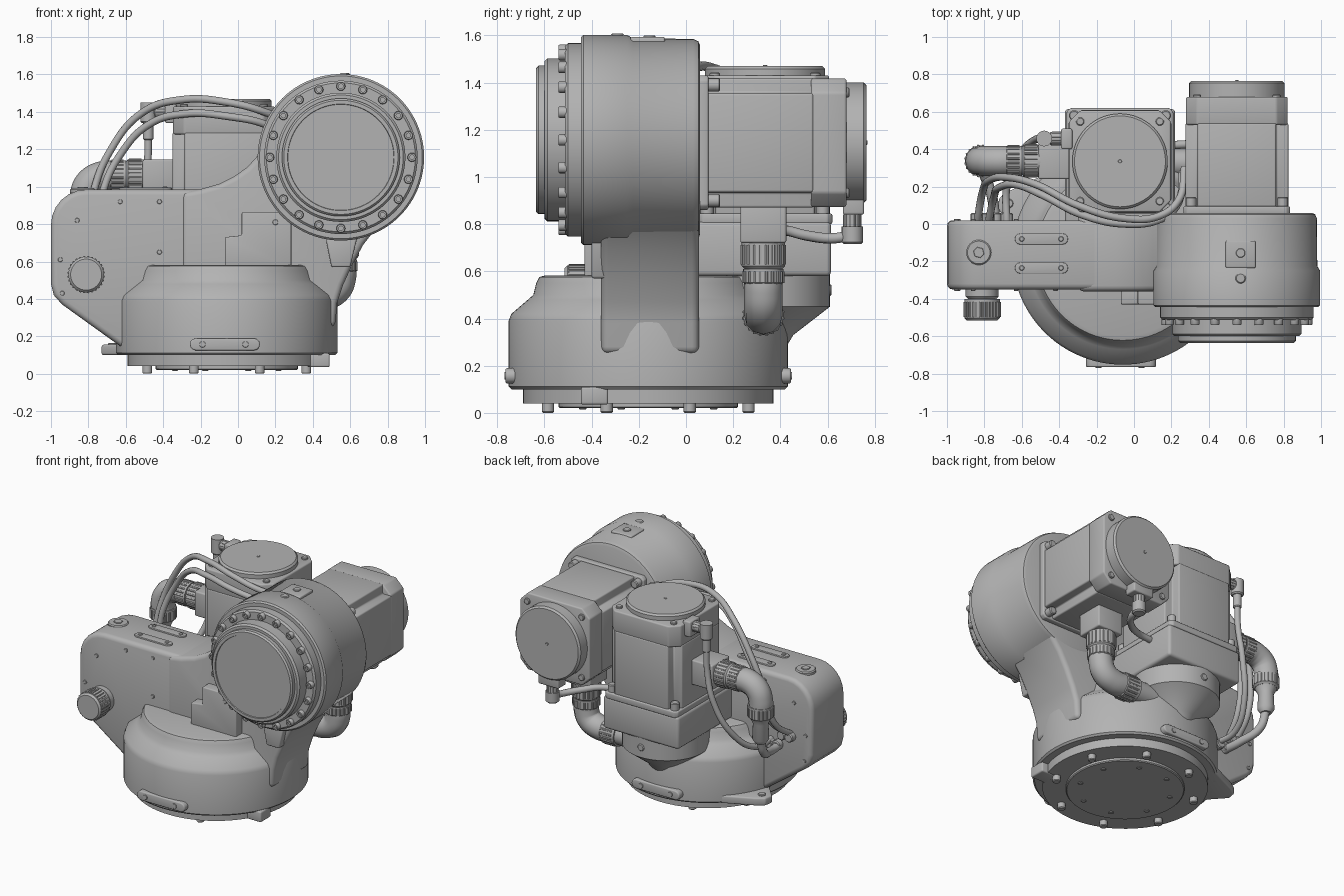
import bpy, bmesh, math
from mathutils import Vector, Matrix

cube = bpy.data.objects.get("Cube")
if cube:
    bpy.data.objects.remove(cube)

grey = bpy.data.materials.new("cast_grey")
grey.use_nodes = True
grey.diffuse_color = (0.45, 0.45, 0.45, 1)
grey.node_tree.nodes["Principled BSDF"].inputs["Base Color"].default_value = grey.diffuse_color

X, Y, Z = Vector((1, 0, 0)), Vector((0, 1, 0)), Vector((0, 0, 1))


def activate(ob):
    bpy.ops.object.select_all(action='DESELECT')
    ob.select_set(True)
    bpy.context.view_layer.objects.active = ob


def finish(name, bm, bevel=0.0, matrix=None):
    """Turn a bmesh into a shaded object, with optional rounded edges."""
    bmesh.ops.recalc_face_normals(bm, faces=bm.faces)
    if matrix:
        bm.transform(matrix)
    mesh = bpy.data.meshes.new(name)
    bm.to_mesh(mesh)
    bm.free()
    ob = bpy.data.objects.new(name, mesh)
    bpy.context.collection.objects.link(ob)
    mesh.materials.append(grey)
    activate(ob)
    if bevel:
        mod = ob.modifiers.new("round", 'BEVEL')
        mod.width, mod.segments, mod.limit_method = bevel, 3, 'ANGLE'
        mod.angle_limit = math.radians(40)
        bpy.ops.object.modifier_apply(modifier="round")
    bpy.ops.object.shade_smooth_by_angle(angle=math.radians(38))
    return ob


def prism(name, pts, axis, lo, hi, bevel=0.0, matrix=None):
    """Extrude a flat outline along an axis."""
    place = {'X': lambda a, b: (lo, a, b), 'Y': lambda a, b: (a, lo, b), 'Z': lambda a, b: (a, b, lo)}[axis]
    bm = bmesh.new()
    face = bm.faces.new([bm.verts.new(place(a, b)) for a, b in pts])
    new = bmesh.ops.extrude_face_region(bm, geom=[face])["geom"]
    step = {'X': X, 'Y': Y, 'Z': Z}[axis] * (hi - lo)
    bmesh.ops.translate(bm, verts=[v for v in new if isinstance(v, bmesh.types.BMVert)], vec=step)
    return finish(name, bm, bevel, matrix)


def box(name, x, y, z, bevel=0.01):
    return prism(name, [(x[0], y[0]), (x[1], y[0]), (x[1], y[1]), (x[0], y[1])], 'Z', z[0], z[1], bevel)


def lathe(name, prof, centre, axis=Z, n=64, matrix=None):
    """Revolve (radius, distance) pairs around an axis; the ends are capped."""
    u = axis.orthogonal().normalized()
    v = axis.cross(u)
    bm = bmesh.new()
    rings = []
    for r, t in prof:
        angles = [math.tau * i / n for i in range(n)]
        rings.append([bm.verts.new(Vector(centre) + axis * t + r * (u * math.cos(a) + v * math.sin(a))) for a in angles])
    for a, b in zip(rings, rings[1:]):
        for i in range(n):
            bm.faces.new((a[i], a[(i + 1) % n], b[(i + 1) % n], b[i]))
    bm.faces.new(rings[0])
    bm.faces.new(rings[-1])
    return finish(name, bm, 0, matrix)


def disc(name, r, t0, t1, centre, axis=Z, n=64, matrix=None):
    c = min(0.012, abs(t1 - t0) * 0.3, r * 0.2)
    return lathe(name, [(r, t0), (r, t1 - math.copysign(c, t1 - t0)), (r - c, t1)], centre, axis, n, matrix)


def tube(name, pts, r):
    """Smooth pipe through a few points."""
    cu = bpy.data.curves.new(name, 'CURVE')
    cu.dimensions, cu.bevel_depth, cu.bevel_resolution = '3D', r, 4
    cu.resolution_u, cu.use_fill_caps = 10, True
    sp = cu.splines.new('BEZIER')
    sp.bezier_points.add(len(pts) - 1)
    for bp, p in zip(sp.bezier_points, pts):
        bp.co = p
        bp.handle_left_type = bp.handle_right_type = 'AUTO'
    ob = bpy.data.objects.new(name, cu)
    bpy.context.collection.objects.link(ob)
    cu.materials.append(grey)
    activate(ob)
    bpy.ops.object.convert(target='MESH')
    bpy.ops.object.shade_smooth_by_angle(angle=math.radians(38))


def slot(cx, cy, length, width):
    """Outline of a plate with round ends."""
    h, r = (length - width) / 2, width / 2
    ends = [(h, -90), (-h, 90)]
    return [(cx + s + r * math.cos(math.radians(a + d)), cy + r * math.sin(math.radians(a + d)))
            for s, a in ends for d in range(0, 181, 30)]


def ribbed(name, r, t0, t1, centre, axis, ribs=20):
    """Coupling nut with grip ribs around it."""
    disc(name, r * 0.95, t0, t1, centre, axis, 40)
    u = axis.orthogonal().normalized()
    v = axis.cross(u)
    lo, hi = t0 + (t1 - t0) * 0.15, t0 + (t1 - t0) * 0.85
    for i in range(ribs):
        a = math.tau * i / ribs
        c = Vector(centre) + (u * math.cos(a) + v * math.sin(a)) * r * 0.93
        disc(name + "_rib", r * 0.08, lo, hi, c, axis, 6)


# round base
BASE = (-0.06, -0.16, 0)
lathe("base_body", [(0.53, 0.04), (0.53, 0.1), (0.58, 0.1), (0.592, 0.112), (0.592, 0.39), (0.58, 0.42), (0.51, 0.48),
                    (0.487, 0.5), (0.475, 0.55), (0.462, 0.575), (0.44, 0.582)], BASE, n=96)
disc("base_pad", 0.38, 0.04, 0.02, BASE)
for i in range(8):
    a = math.radians(22.5 + 45 * i)
    disc("base_bolt", 0.026, 0.05, 0, (BASE[0] + 0.46 * math.cos(a), BASE[1] + 0.46 * math.sin(a), 0), Z, 16)
    disc("pad_screw", 0.017, 0.03, 0.015, (BASE[0] + 0.3 * math.cos(a), BASE[1] + 0.3 * math.sin(a), 0), Z, 12)
box("stop_block", (0.37, 0.49), (-0.445, -0.33), (0.035, 0.11))
prism("base_ear", [(-0.73, 0.08), (-0.72, 0.14), (-0.66, 0.18), (-0.4, 0.3), (-0.3, 0.0), (-0.55, -0.12)], 'Z', 0.1, 0.155, 0.01)
disc("ear_screw", 0.025, 0.15, 0.165, (-0.67, 0.11, 0), Z, 16)
for name, y0, y1 in (("front_plate", -0.7, -0.765), ("back_plate", 0.38, 0.445)):
    prism(name, slot(-0.07, 0.157, 0.375, 0.065), 'Y', y0, y1, 0.008)
    for x in (-0.19, 0.04):
        disc("plate_screw", 0.017, 0, math.copysign(0.005, y1), (x, y1, 0.157), Y, 12)

# side housing and neck of the arm
corner = [(-0.81 + 0.19 * math.cos(math.radians(a)), 0.795 + 0.19 * math.sin(math.radians(a))) for a in range(180, 89, -15)]
prism("side_housing", [(-0.62, 0.14), (-0.94, 0.37), (-0.985, 0.42), (-1, 0.48)] + corner +
      [(-0.1, 0.985), (0.3, 0.9), (0.3, 0.2), (-0.5, 0.14)], 'Y', -0.35, 0.02, 0.03)
prism("arm_neck", [(-0.3, 0.3), (-0.3, 0.97), (-0.2, 0.987), (-0.1, 1.015), (-0.02, 1.055), (0.05, 1.105), (0.1, 1.16),
                   (0.15, 1.24), (0.5, 1.3), (0.85, 0.9), (0.74, 0.78), (0.67, 0.69), (0.61, 0.58), (0.56, 0.47),
                   (0.53, 0.38), (0.52, 0.25)], 'Y', -0.36, 0.055, 0.03)
prism("stepped_cover", [(-0.07, 0.56), (-0.07, 0.73), (0.02, 0.74), (0.02, 0.865), (0.285, 0.865), (0.285, 0.56)], 'Y', -0.43, -0.3, 0.008)
prism("neck_gusset", [(0.47, 0.72), (0.5, 0.57), (0.6, 0.57), (0.64, 0.74)], 'Y', -0.4, -0.3, 0.01)
for x, z in ((-0.86, 0.82), (-0.63, 0.92), (-0.42, 0.92), (-0.22, 0.91), (-0.42, 0.65), (-0.22, 0.65), (-0.95, 0.61), (-0.94, 0.43)):
    disc("housing_screw", 0.013, 0, -0.007, (x, -0.35, z), Y, 12)
    if x < -0.6:
        disc("housing_back_screw", 0.013, 0, 0.007, (x, 0.02, z), Y, 12)
disc("cover_screw", 0.015, 0, -0.006, (0.2, -0.43, 0.81), Y, 12)
for y in (-0.08, -0.235):
    prism("top_plate", slot(-0.495, y, 0.285, 0.06), 'Z', 0.97, 0.995, 0.004)
    for x in (-0.6, -0.39):
        disc("top_plate_screw", 0.014, 0.99, 1.0, (x, y, 0), Z, 12)
disc("top_plug", 0.067, 0.97, 0.992, (-0.83, -0.152, 0), Z, 32)
disc("top_plug_centre", 0.03, 0.99, 0.998, (-0.83, -0.152, 0), Z, 6)
disc("front_plug_collar", 0.088, 0, -0.06, (-0.812, -0.34, 0.53), Y, 40)
ribbed("front_plug", 0.1, -0.06, -0.175, (-0.812, -0.34, 0.53), Y, 28)

# shoulder drum and output flange
HUB = (0.55, 0, 1.157)
lathe("shoulder_drum", [(0.435, -0.445), (0.445, -0.435), (0.445, -0.25), (0.43, -0.225), (0.428, 0.03), (0.418, 0.052), (0.4, 0.06)], HUB, Y, 96)
disc("flange_ring", 0.41, -0.44, -0.512, HUB, Y, 80)
disc("flange_step", 0.345, -0.5, -0.6, HUB, Y, 80)
lathe("output_disc", [(0.315, -0.59), (0.315, -0.625), (0.305, -0.635), (0.285, -0.635), (0.283, -0.628)], HUB, Y, 80)
for i in range(20):
    a = math.tau * i / 20
    c = (HUB[0] + 0.38 * math.cos(a), 0, HUB[2] + 0.38 * math.sin(a))
    lathe("flange_bolt", [(0.024, -0.5), (0.024, -0.536), (0.021, -0.54), (0.012, -0.54), (0.012, -0.528)], c, Y, 16)
box("drum_pad", (0.49, 0.65), (-0.235, -0.09), (1.5, 1.593), 0.008)
disc("pad_bolt", 0.025, 1.59, 1.6, (0.57, -0.155, 0), Z, 16)
disc("drum_bolt", 0.028, 1.58, 1.607, (0.57, -0.29, 0), Z, 16)


# servo motors
def motor(name, matrix, length, end):
    def square(h, c):
        return [(h - c, -h), (h, c - h), (h, h - c), (h - c, h), (c - h, h), (-h, h - c), (-h, c - h), (c - h, -h)]
    h, n = 0.275, 0.065
    notched = []
    for sx, sy in ((1, 1), (-1, 1), (-1, -1), (1, -1)):
        trio = [(sx * h, sy * (h - n)), (sx * (h - n), sy * (h - n)), (sx * (h - n), sy * h)]
        notched += trio if sx * sy > 0 else trio[::-1]
        c = (sx * 0.245, sy * 0.245, 0)
        disc(name + "_mount_bolt", 0.028, 0.02, 0.085, c, Z, 16, matrix)
        disc(name + "_cap_bolt", 0.022, length - 0.1, length + 0.012, (sx * 0.213, sy * 0.213, 0), Z, 16, matrix)
    prism(name + "_foot", square(0.285, 0.02), 'Z', -0.01, 0.035, 0.008, matrix)
    prism(name + "_body", notched, 'Z', 0, length - 0.14, 0.01, matrix)
    prism(name + "_head", square(0.272, 0.06), 'Z', length - 0.15, length, 0.01, matrix)
    disc(name + "_end_cap", 0.255, length - 0.02, end, (0, 0, 0), Z, 64, matrix)
    disc(name + "_end_screw", 0.01, end - 0.01, end + 0.004, (0, 0, 0), Z, 12, matrix)


motor("base_motor", Matrix.Translation((-0.075, 0.335, 0.81)), 0.62, 0.66)
motor("arm_motor", Matrix.Translation((0.55, 0.06, 1.145)) @ Matrix.Rotation(-math.pi / 2, 4, 'X'), 0.62, 0.705)

# motor bracket on the base
box("motor_bracket", (-0.37, 0.22), (0.0, 0.615), (0.58, 0.81), 0.02)
lathe("bracket_hull", [(0.1, 0.28), (0.13, 0.33), (0.285, 0.45), (0.285, 0.6)], (-0.075, 0.325, 0))
disc("hull_screw", 0.025, 0.27, 0.292, (-0.075, 0.325, 0.52), Y, 16)

# power connector of the base motor
box("base_plug_box", (-0.51, -0.34), (0.24, 0.435), (0.97, 1.145))
ribbed("base_plug_nut", 0.09, -0.5, -0.6, (0, 0.337, 1.06), X)
ribbed("base_plug_ring", 0.085, -0.6, -0.69, (0, 0.337, 1.06), X)
tube("base_plug_elbow", [(-0.66, 0.337, 1.06), (-0.73, 0.337, 1.055), (-0.795, 0.337, 1.015), (-0.82, 0.337, 0.95), (-0.82, 0.337, 0.88)], 0.08)
ribbed("elbow_nut", 0.088, 0.92, 0.83, (-0.82, 0.337, 0), Z)
lathe("cable_gland", [(0.075, 0.84), (0.05, 0.79), (0.055, 0.68), (0.035, 0.65)], (-0.82, 0.337, 0), Z, 32)
tube("power_cable", [(-0.82, 0.337, 0.67), (-0.81, 0.29, 0.56), (-0.76, 0.15, 0.5), (-0.74, 0.0, 0.49)], 0.028)

# power connector of the arm motor
box("arm_plug_box", (0.45, 0.65), (0.23, 0.425), (0.72, 0.88))
ribbed("arm_plug_nut", 0.097, 0.73, 0.61, (0.55, 0.328, 0), Z)
ribbed("arm_plug_ring", 0.09, 0.61, 0.54, (0.55, 0.328, 0), Z)
tube("arm_plug_elbow", [(0.55, 0.328, 0.58), (0.55, 0.328, 0.52), (0.525, 0.328, 0.455), (0.46, 0.328, 0.42), (0.36, 0.328, 0.415)], 0.082)
ribbed("arm_elbow_nut", 0.09, 0.28, 0.4, (0, 0.328, 0.415), X)
disc("arm_elbow_seat", 0.075, 0.05, 0.3, (0, 0.328, 0.415), X, 32)

# small signal connectors and their cables
box("arm_signal_block", (0.47, 0.63), (0.665, 0.755), (0.84, 0.95))
ribbed("arm_signal_nut", 0.04, 0.85, 0.78, (0.55, 0.705, 0), Z, 12)
disc("arm_signal_elbow", 0.045, 0.79, 0.715, (0.55, 0.705, 0), Z, 24)
tube("arm_signal_cable", [(0.55, 0.7, 0.75), (0.54, 0.62, 0.74), (0.46, 0.52, 0.75), (0.34, 0.44, 0.77), (0.2, 0.42, 0.77)], 0.022)
box("base_signal_block", (-0.39, -0.33), (0.4, 0.51), (1.34, 1.45))
ribbed("base_signal_nut", 0.038, -0.38, -0.45, (0, 0.457, 1.405), X, 12)
disc("base_signal_elbow", 0.042, 1.45, 1.34, (-0.48, 0.457, 0), Z, 24)
disc("base_signal_sleeve", 0.028, 1.35, 1.25, (-0.48, 0.457, 0), Z, 20)
tube("base_signal_cable", [(-0.48, 0.457, 1.28), (-0.485, 0.457, 1.12), (-0.53, 0.45, 0.9), (-0.62, 0.36, 0.66),
                           (-0.68, 0.2, 0.53), (-0.68, 0.0, 0.52)], 0.02)

# hoses arching from the housing to the arm
tube("upper_hose", [(-0.84, 0.0, 0.58), (-0.81, 0.17, 0.72), (-0.77, 0.235, 0.98), (-0.69, 0.25, 1.18), (-0.52, 0.21, 1.39),
                    (-0.3, 0.1, 1.465), (-0.05, 0.03, 1.45), (0.14, 0.045, 1.4), (0.24, 0.13, 1.35), (0.27, 0.3, 1.25)], 0.02)
tube("lower_hose", [(-0.78, 0.0, 0.58), (-0.75, 0.14, 0.72), (-0.72, 0.195, 0.98), (-0.63, 0.21, 1.17), (-0.48, 0.15, 1.33),
                    (-0.28, 0.05, 1.39), (-0.05, 0.0, 1.375), (0.14, 0.025, 1.335), (0.23, 0.1, 1.28), (0.26, 0.28, 1.16)], 0.02)
for x in (-0.84, -0.78, -0.74, -0.68):
    z = 0.58 if x < -0.75 else 0.5
    disc("cable_entry", 0.033, 0, 0.04, (x, 0.02, z), Y, 16)
